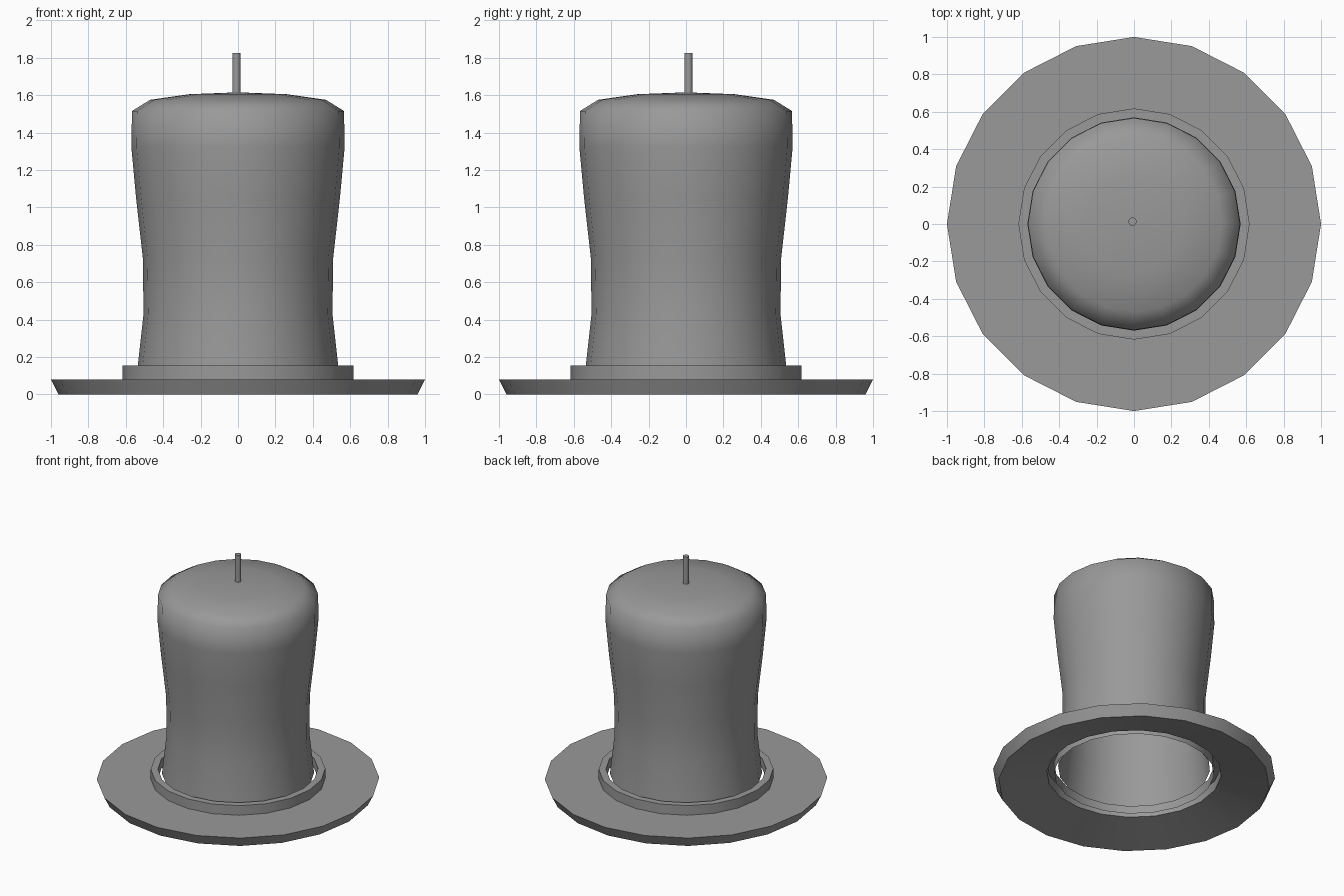
import bpy, bmesh
from math import cos, sin, pi

if "Cube" in bpy.data.objects:
    bpy.data.objects.remove(bpy.data.objects["Cube"])

grey = bpy.data.materials.new("dark_grey")
grey.diffuse_color = (0.32, 0.32, 0.32, 1)
grey.use_nodes = True
grey.node_tree.nodes["Principled BSDF"].inputs["Base Color"].default_value = grey.diffuse_color


def lathe(name, profile, sides=20, center=(0, 0), angle=None):
    """Spin a list of (radius, z) points round z; radius 0 makes a single pole."""
    bm = bmesh.new()
    rings = []
    for r, z in profile:
        if r == 0:
            rings.append([bm.verts.new((0, 0, z))] * sides)
        else:
            rings.append([bm.verts.new((r * cos(2 * pi * i / sides),
                                        r * sin(2 * pi * i / sides), z))
                          for i in range(sides)])
    for a, b in zip(rings, rings[1:]):
        for i in range(sides):
            j = (i + 1) % sides
            bm.faces.new(dict.fromkeys((a[i], a[j], b[j], b[i])))
    mesh = bpy.data.meshes.new(name)
    bm.to_mesh(mesh)
    bm.free()
    mesh.materials.append(grey)
    ob = bpy.data.objects.new(name, mesh)
    ob.location = (*center, 0)
    bpy.context.collection.objects.link(ob)
    bpy.ops.object.select_all(action='DESELECT')
    bpy.context.view_layer.objects.active = ob
    ob.select_set(True)
    if angle is None:
        bpy.ops.object.shade_smooth()
    else:
        bpy.ops.object.shade_smooth_by_angle(angle=angle)
    return ob


# Flared plate, hollowed underneath up to the central hole
lathe("brim", [(0.618, 0.079), (0.96, 0), (1.0, 0.08), (0.618, 0.08)], angle=pi / 6)

# Raised collar round the hole, open below
lathe("collar", [(0.618, 0.08), (0.618, 0.155), (0.567, 0.155), (0.567, 0.08)],
      angle=pi / 6)

# Waisted body, open below, with a domed top
lathe("body", [(0.538, 0.12), (0.535, 0.16), (0.505, 0.43), (0.509, 0.73),
               (0.545, 1.05), (0.57, 1.32), (0.567, 1.515), (0.47, 1.575),
               (0.26, 1.605), (0, 1.615)])

# Thin stem on top
lathe("stem", [(0, 1.6), (0.022, 1.6), (0.022, 1.825), (0, 1.825)],
      sides=16, center=(-0.008, 0.013), angle=pi / 6)
